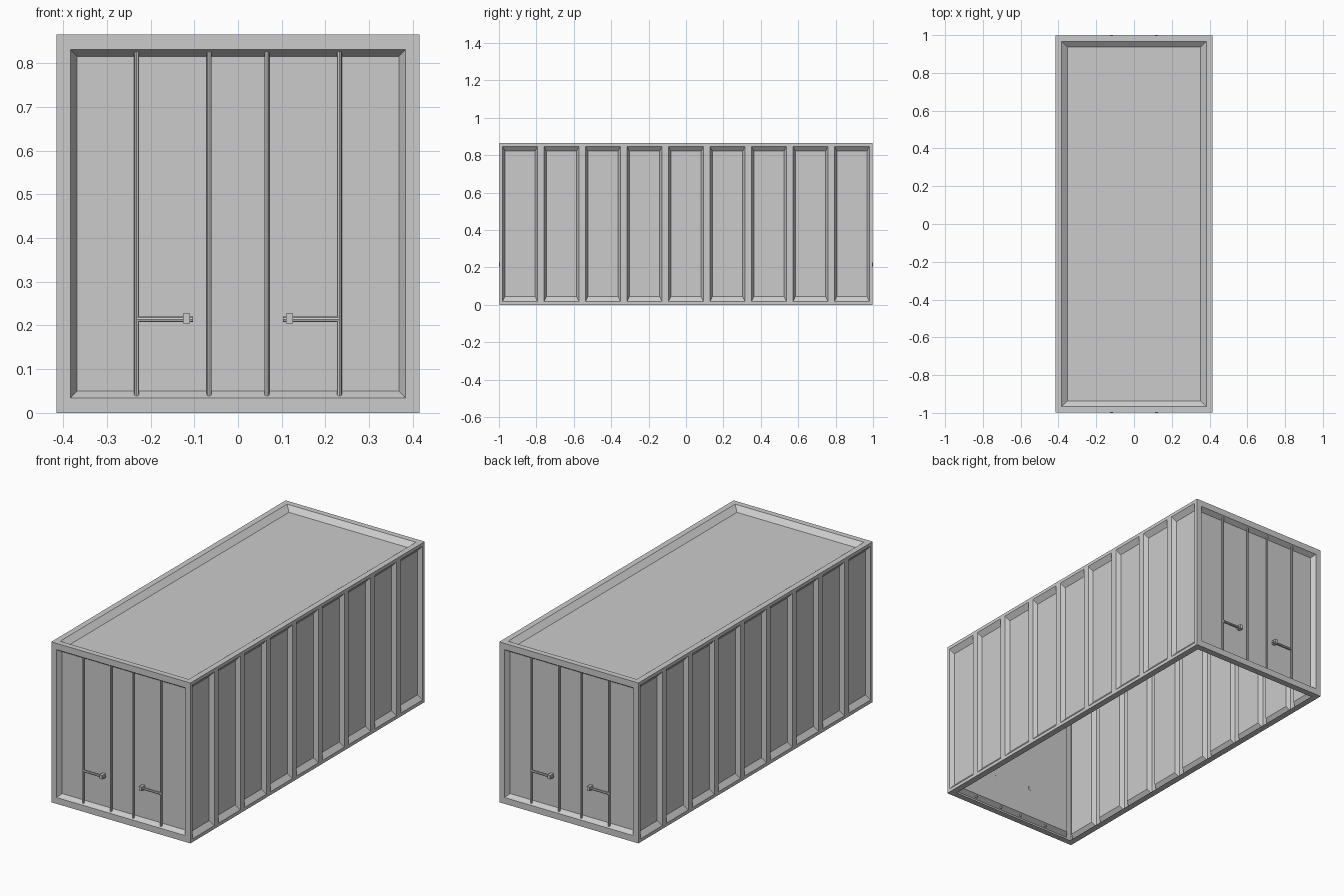
import bpy, bmesh
from math import pi
from mathutils import Vector as V

if "Cube" in bpy.data.objects:
    bpy.data.objects.remove(bpy.data.objects["Cube"])

X, Y, H = 0.415, 0.998, 0.865      # half width, half length, height
BAYS = 9                           # recessed bays along each side


def panel(bm, o, u, v, w, h, margin, slope, depth):
    """Rectangular cell with flat border, sloped walls and a sunken floor."""
    o, u, v = V(o), V(u), V(v)
    n = u.cross(v)
    rings = []
    for a, b, d in ((0, 0, 0), (*margin, 0),
                    (margin[0] + slope[0], margin[1] + slope[1], depth)):
        rings.append([bm.verts.new(o + u * s + v * t - n * d) for s, t in
                      ((a, b), (w - a, b), (w - a, h - b), (a, h - b))])
    for r, q in zip(rings, rings[1:]):
        for i in range(4):
            j = (i + 1) % 4
            bm.faces.new((r[i], r[j], q[j], q[i]))
    bm.faces.new(rings[2])


def finish(bm, name):
    me = bpy.data.meshes.new(name)
    bm.to_mesh(me)
    bm.free()
    ob = bpy.data.objects.new(name, me)
    bpy.context.collection.objects.link(ob)
    return ob


# container shell: two ends, two ribbed sides, roof, open bottom with rim
bm = bmesh.new()
for s in (1, -1):
    panel(bm, (-s * X, -s * Y, 0), (s, 0, 0), (0, 0, 1), 2 * X, H,
          (0.032, 0.034), (0.015, 0.016), 0.025)
    pitch = 2 * Y / BAYS
    for i in range(BAYS):
        panel(bm, (s * X, s * (-Y + i * pitch), 0), (0, s, 0), (0, 0, 1), pitch, H,
              (0.018, 0.018), (0.012, 0.026), 0.022)
panel(bm, (-X, -Y, H), (1, 0, 0), (0, 1, 0), 2 * X, 2 * Y,
      (0.031, 0.031), (0.031, 0.029), 0.025)
R = 0.035
outer = [bm.verts.new((sx * X, sy * Y, 0)) for sx, sy in ((-1, -1), (-1, 1), (1, 1), (1, -1))]
inner = [bm.verts.new((sx * (X - R), sy * (Y - R), 0)) for sx, sy in ((-1, -1), (-1, 1), (1, 1), (1, -1))]
for i in range(4):
    j = (i + 1) % 4
    bm.faces.new((outer[i], outer[j], inner[j], inner[i]))
bmesh.ops.remove_doubles(bm, verts=bm.verts, dist=1e-5)
finish(bm, "container_shell")


def rod(name, loc, length, r, rot=(0, 0, 0)):
    bpy.ops.mesh.primitive_cylinder_add(vertices=8, radius=r, depth=length,
                                        location=loc, rotation=rot)
    bpy.context.object.name = name
    bpy.ops.object.shade_smooth_by_angle()


# door hardware on both ends
for end, sy in (("front", -1), ("back", 1)):
    for side, sx in (("left", -1), ("right", 1)):
        tag = f"{end}_{side}"
        for place, x in (("inner", 0.066), ("outer", 0.232)):
            rod(f"{tag}_{place}_lock_rod", (sx * x, sy * 0.985, 0.432), 0.795, 0.0058)
        # swing handle
        rod(f"{tag}_handle", (sx * 0.167, sy * 0.986, 0.2138), 0.128, 0.0065, (0, pi / 2, 0))
        # handle catch
        bpy.ops.mesh.primitive_cube_add(size=1, location=(sx * 0.118, sy * 0.986, 0.216))
        ob = bpy.context.object
        ob.name = f"{tag}_handle_catch"
        ob.scale = (0.016, 0.028, 0.022)
